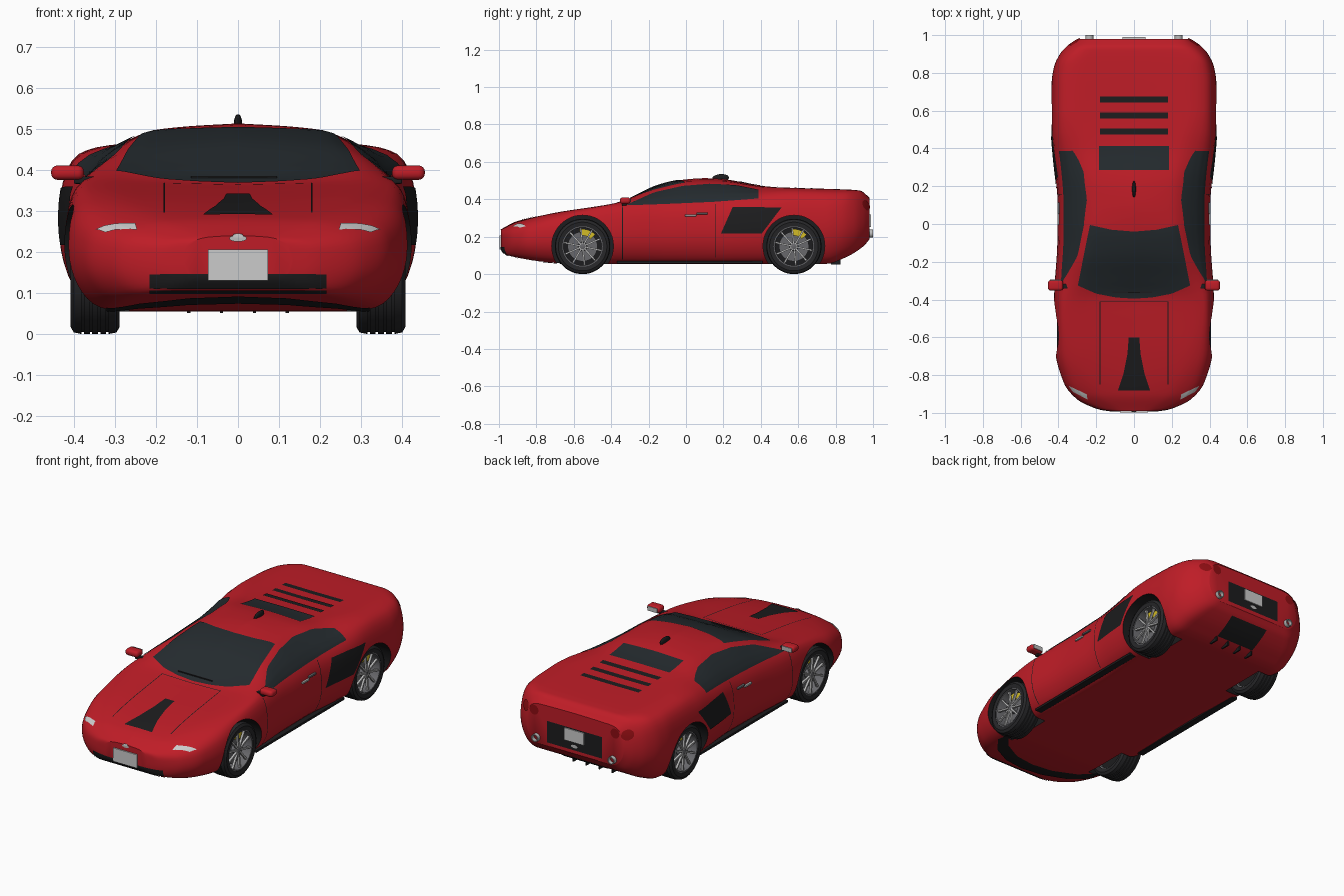
import bpy, bmesh, math
from mathutils import Vector, Matrix
from mathutils.bvhtree import BVHTree

if "Cube" in bpy.data.objects:
    bpy.data.objects.remove(bpy.data.objects["Cube"])

def mat(name, r, g, b):
    m = bpy.data.materials.new(name)
    m.diffuse_color = (r, g, b, 1)
    m.use_nodes = True
    m.node_tree.nodes["Principled BSDF"].inputs["Base Color"].default_value = m.diffuse_color
    return m

RED = mat("red_paint", .52, .012, .02)
DARK = mat("black_trim", .012, .012, .013)
GLASS = mat("tinted_glass", .018, .024, .028)
TAIL = mat("tail_red", .27, .004, .006)
SILVER = mat("silver", .5, .5, .5)
WHITE = mat("pale_grey", .62, .62, .6)
RUBBER = mat("rubber", .02, .02, .022)
YELLOW = mat("yellow", .65, .5, .02)
STEEL = mat("steel", .14, .14, .15)

def finish(name, bm, m, angle=35, recalc=True):
    if recalc:
        bmesh.ops.recalc_face_normals(bm, faces=bm.faces)
    me = bpy.data.meshes.new(name)
    bm.to_mesh(me)
    bm.free()
    ob = bpy.data.objects.new(name, me)
    bpy.context.collection.objects.link(ob)
    me.materials.append(m)
    smooth(ob, angle)
    return ob

def smooth(ob, angle):
    bpy.ops.object.select_all(action='DESELECT')
    ob.select_set(True)
    bpy.context.view_layer.objects.active = ob
    bpy.ops.object.shade_smooth_by_angle(angle=math.radians(angle))

def curve(*k):
    """Monotone cubic through (y, value) keys."""
    d = [(b[1] - a[1]) / (b[0] - a[0]) for a, b in zip(k, k[1:])]
    t = [d[0]] + [2*p*q/(p+q) if p*q > 0 else 0 for p, q in zip(d, d[1:])] + [d[-1]]
    def f(y):
        i = max([j for j in range(len(d)) if k[j][0] <= y], default=0)
        h = k[i+1][0] - k[i][0]
        s = min(max((y - k[i][0]) / h, 0), 1)
        return ((2*s**3 - 3*s*s + 1)*k[i][1] + (s**3 - 2*s*s + s)*h*t[i]
                + (3*s*s - 2*s**3)*k[i+1][1] + (s**3 - s*s)*h*t[i+1])
    return f

# Body: plan width, underside, widest height, shoulder, upper edge and centre line along y
W = curve((-.99, .13), (-.98, .19), (-.925, .305), (-.84, .372), (-.66, .418), (-.4, .423), (-.1, .406),
          (.1, .404), (.35, .427), (.5, .438), (.75, .436), (.83, .424), (.9, .392), (.95, .345), (.98, .3))
ZB = curve((-.99, .135), (-.97, .108), (-.9, .088), (-.75, .065), (-.6, .055), (.75, .055), (.85, .088), (.95, .15), (.98, .185))
ZW = curve((-.99, .18), (-.7, .21), (0, .24), (.5, .27), (.98, .29))
ZS = curve((-.99, .22), (-.9, .25), (-.7, .305), (-.4, .36), (0, .38), (.3, .4), (.5, .425), (.85, .415), (.98, .37))
WR = curve((-.99, .09), (-.9, .22), (-.7, .31), (-.4, .345), (-.33, .325), (0, .245), (.2, .245), (.4, .28),
           (.6, .34), (.85, .335), (.98, .255))
ZR = curve((-.99, .234), (-.9, .277), (-.7, .329), (-.4, .378), (-.3, .405), (-.15, .46), (0, .49), (.2, .491),
           (.4, .468), (.6, .461), (.85, .453), (.93, .447), (.98, .405))
ZT = curve((-.99, .24), (-.9, .284), (-.7, .325), (-.5, .352), (-.38, .368), (-.3, .405), (-.15, .475), (-.03, .503),
           (.1, .513), (.2, .508), (.4, .472), (.6, .458), (.85, .452), (.93, .447), (.98, .41))

def section(y):
    w, zb, zw, zs, wr, zr, zt = (f(y) for f in (W, ZB, ZW, ZS, WR, ZR, ZT))
    w *= 1.01
    p = [(0, zb), (.6*w, zb), (.83*w, zb), (.965*w, zb + .45*(zw - zb)), (w, zw), (.945*w, zs),
         (wr, zr), (.6*wr, zt - .36*(zt - zr)), (0, zt)]
    for _ in range(2):
        q = [p[0]]
        for a, b in zip(p, p[1:]):
            q += [(a[0]+(b[0]-a[0])*s, a[1]+(b[1]-a[1])*s) for s in (.25, .75)]
        p = q + [p[-1]]
    return [(x, y, z) for x, z in p] + [(-x, y, z) for x, z in p[-2:0:-1]]

bm = bmesh.new()
N = 90
rings = [[bm.verts.new(c) for c in section(-.005 - .985*math.cos(math.pi*i/N))] for i in range(N + 1)]
for a, b in zip(rings, rings[1:]):
    for i in range(len(a)):
        j = (i + 1) % len(a)
        bm.faces.new((a[i], a[j], b[j], b[i]))
bm.faces.new(rings[0])
bm.faces.new(rings[-1])
bmesh.ops.recalc_face_normals(bm, faces=bm.faces)
BODY = BVHTree.FromBMesh(bm)
body = finish("body", bm, RED)
body.data.materials.append(DARK)

# Wheel arches
WHEELS = (("front", -.553), ("rear", .577))
RAD, ZC = .148, .148
for _, wy in WHEELS:
    for s in (1, -1):
        bm = bmesh.new()
        bmesh.ops.create_cone(bm, cap_ends=True, segments=48, radius1=.165, radius2=.165, depth=.4,
                              matrix=Matrix.Translation((s*.465, wy, ZC + .002)) @ Matrix.Rotation(math.pi/2, 4, 'Y'))
        for f in bm.faces:
            f.material_index = 1
        cut = finish("arch_cutter", bm, RED)
        cut.data.materials.append(DARK)
        cut.hide_render = True
        mod = body.modifiers.new("arch", 'BOOLEAN')
        mod.operation, mod.solver, mod.object = 'DIFFERENCE', 'EXACT', cut
        bpy.context.view_layer.objects.active = body
        bpy.ops.object.modifier_apply(modifier="arch")
        bpy.data.objects.remove(cut)
smooth(body, 35)

# Panels laid on the body surface by projecting a patch between two outlines
VIEW = {'top': (lambda u, v: (u, v, 1), (0, 0, -1)), 'below': (lambda u, v: (u, v, -1), (0, 0, 1)),
        'right': (lambda u, v: (1, u, v), (-1, 0, 0)), 'left': (lambda u, v: (-1, u, v), (1, 0, 0)),
        'front': (lambda u, v: (u, -2, v), (0, 1, 0)), 'back': (lambda u, v: (u, 2, v), (0, -1, 0))}

def along(p, t):
    s = t*(len(p) - 1)
    i = min(int(s), len(p) - 2)
    return Vector(p[i]).lerp(Vector(p[i+1]), s - i)

def panel(name, a, b, view, m, n=24, k=8, off=.003):
    start, d = VIEW[view]
    bm = bmesh.new()
    rows, out = [], Vector()
    for j in range(k + 1):
        row = []
        for i in range(n + 1):
            o = Vector(start(*along(a, i/n).lerp(along(b, i/n), j/k)))
            loc, nor = BODY.ray_cast(o, Vector(d))[:2]
            if loc is None:
                loc, nor = BODY.find_nearest(o + Vector(d)*.6)[:2]
            row.append(bm.verts.new(loc + nor*off))
            out += nor
        rows.append(row)
    for r, q in zip(rows, rows[1:]):
        for i in range(n):
            bm.faces.new((r[i], r[i+1], q[i+1], q[i]))
    bm.normal_update()
    if sum((f.normal for f in bm.faces), Vector()).dot(out) < 0:
        bmesh.ops.reverse_faces(bm, faces=bm.faces)
    return finish(name, bm, m, 60, False)

def strip(name, u0, u1, v0, v1, view, m, k=4, off=.003):
    return panel(name, [(u0, v0), (u1, v0)], [(u0, v1), (u1, v1)], view, m, 24, k, off)

def disc(name, u, v, ru, rv, view, m, off=.004):
    arc = [(u - ru*math.cos(math.pi*i/12), rv*math.sin(math.pi*i/12)) for i in range(13)]
    return panel(name, [(x, v - h) for x, h in arc], [(x, v + h) for x, h in arc], view, m, 24, 4, off)

panel("windscreen", [(-.297, -.325), (-.2, -.368), (-.1, -.388), (0, -.395), (.1, -.388), (.2, -.368), (.297, -.325)],
      [(-.232, -.005), (-.12, -.03), (0, -.04), (.12, -.03), (.232, -.005)], 'top', GLASS, 32, 16)
strip("rear_window", -.185, .185, .285, .412, 'top', GLASS, 8)
for y in (.49, .575, .66):
    strip("engine_slat", -.18, .18, y - .016, y + .016, 'top', DARK)
panel("bonnet_vent", [(-.085, -.88), (-.055, -.79), (-.035, -.69), (-.028, -.6)],
      [(.085, -.88), (.055, -.79), (.035, -.69), (.028, -.6)], 'top', DARK)
strip("bonnet_seam_rear", -.18, .18, -.413, -.409, 'top', DARK, 1, .001)
strip("front_grille_upper", -.215, .215, .112, .146, 'front', DARK)
strip("front_grille_lower", -.215, .215, .1, .108, 'front', DARK)
lip = [(-.32, -.74), (-.24, -.84), (-.12, -.91), (0, -.93), (.12, -.91), (.24, -.84), (.32, -.74)]
panel("front_lip", lip, [(x, y + .09) for x, y in lip], 'below', DARK)
disc("nose_badge", 0, .233, .021, .008, 'front', SILVER)
strip("rear_panel", -.17, .17, .205, .325, 'back', DARK)
disc("rear_badge", 0, .228, .02, .009, 'back', SILVER, .006)
strip("diffuser", -.12, .12, .83, .95, 'below', DARK)

for s, side in ((1, 'right'), (-1, 'left')):
    panel("side_window_" + side, [(-.325, .366), (-.1, .374), (.15, .385), (.388, .403)],
          [(-.315, .37), (-.17, .435), (-.02, .469), (.13, .481), (.27, .473), (.388, .449)], side, GLASS, 32, 12)
    panel("side_scoop_" + side, [(.187, .217), (.3, .217), (.405, .217)], [(.25, .358), (.38, .358), (.51, .355)], side, DARK)
    for y, z0, z1 in ((-.34, .08, .365), (.157, .09, .375)):
        strip("door_seam_" + side, y - .002, y + .002, z0, z1, side, DARK, 16, .001)
    strip("bonnet_seam_" + side, s*.18 - .002, s*.18 + .002, -.85, -.41, 'top', DARK, 24, .001)
    panel("headlight_" + side, [(s*.245, -.928), (s*.322, -.887)], [(s*.25, -.9), (s*.345, -.855)], 'top', WHITE)
    for x in (.25, .312):
        disc("tail_light", s*x, .367, .027, .027, 'back', TAIL)

# Solid boxes
def box(name, c, d, m, bevel=0.0, rot=None):
    bm = bmesh.new()
    bmesh.ops.create_cube(bm, size=1, matrix=Matrix.Translation(c) @ (rot or Matrix()) @ Matrix.Diagonal((*d, 1)))
    if bevel:
        bmesh.ops.bevel(bm, geom=bm.edges[:], offset=bevel, segments=4, profile=.5, affect='EDGES')
    return finish(name, bm, m)

box("front_plate", (0, -.991, .168), (.146, .012, .075), WHITE)
box("rear_plate", (0, .983, .285), (.12, .012, .068), WHITE)
for s in (1, -1):
    box("mirror_shell", (s*.415, -.325, .393), (.08, .056, .035), RED, .015)
    box("mirror_glass", (s*.415, -.296, .393), (.06, .004, .024), SILVER)
    box("mirror_stem", (s*.375, -.33, .375), (.05, .025, .018), DARK, .004)
    box("sill", (s*.352, .02, .063), (.04, .78, .014), DARK, .003)
    for y, z in ((.025, .314), (.085, .325)):
        box("door_handle", (s*.398, y, z), (.016, .06, .011), STEEL if y > .05 else SILVER, .003)
    for x in (.04, .12):
        box("diffuser_fin", (s*x, .8, .066), (.008, .05, .03), DARK)
    box("wiper", (s*.05 - .01, -.362, .382), (.11, .007, .005), DARK)

# Roof antenna
bm = bmesh.new()
bmesh.ops.create_uvsphere(bm, u_segments=16, v_segments=10, radius=1, matrix=Matrix.Translation((0, .185, .514))
                          @ Matrix.Rotation(.08, 4, 'X') @ Matrix.Diagonal((.01, .045, .021, 1)))
finish("antenna_fin", bm, DARK)

# Turned parts: profile of (axial, radius) about x, or about y
def lathe(name, prof, c, m, axis='x', a0=0.0, a1=2*math.pi, seg=48, closed=True):
    bm = bmesh.new()
    full = a1 - a0 > 6.28
    rows = []
    for i in range(seg if full else seg + 1):
        t = a0 + (a1 - a0)*i/seg
        co, si = math.cos(t), math.sin(t)
        rows.append([bm.verts.new(Vector(c) + Vector((h, r*co, r*si) if axis == 'x' else (r*co, h, r*si)))
                     for h, r in prof])
    n = len(prof)
    for i in range(seg):
        a, b = rows[i], rows[(i + 1) % len(rows)]
        for j in range(n if closed else n - 1):
            bm.faces.new((a[j], a[(j+1) % n], b[(j+1) % n], b[j]))
    if not full:
        bm.faces.new(rows[0])
        bm.faces.new(rows[-1])
    return finish(name, bm, m)

for s in (1, -1):
    lathe("exhaust", [(.92, .021), (1, .021), (1, .016), (.92, .016)], (s*.236, 0, .217), SILVER, 'y', seg=24)
    for end, wy in WHEELS:
        c = (s*.348, wy, ZC)
        P = lambda *pts: [(s*h, r) for h, r in pts]
        tread = [q for g in (-.03, -.01, .01, .03) for q in ((g-.003, RAD), (g-.003, RAD-.005), (g+.003, RAD-.005), (g+.003, RAD))]
        lathe(end + "_tyre", P((-.056, .108), (-.06, .13), (-.052, .144), *tread, (.052, .144), (.06, .13), (.056, .108)), c, RUBBER)
        lathe(end + "_rim", P((-.05, .109), (.054, .109), (.054, .102), (.046, .1), (-.05, .1)), c, STEEL)
        lathe(end + "_backplate", P((-.03, .101), (-.03, .001), (-.025, .001), (-.025, .101)), c, DARK)
        lathe(end + "_brake_disc", P((.005, .08), (.005, .001), (.013, .001), (.013, .08)), c, STEEL)
        lathe(end + "_hub", P((.01, .001), (.01, .024), (.042, .02), (.046, .012), (.046, .001)), c, STEEL, seg=24)
        lathe(end + "_caliper", P((0, .058), (.026, .058), (.026, .093), (0, .093)), c, YELLOW, 'x', .75, 1.75, 12)
        bm = bmesh.new()
        for i in range(10):
            bmesh.ops.create_cube(bm, size=1, matrix=Matrix.Translation(c) @ Matrix.Rotation(math.pi*i/5 + .1, 4, 'X')
                                  @ Matrix.Translation((s*.041, 0, .06)) @ Matrix.Diagonal((.012, .009, .09, 1)))
        finish(end + "_spokes", bm, SILVER)
